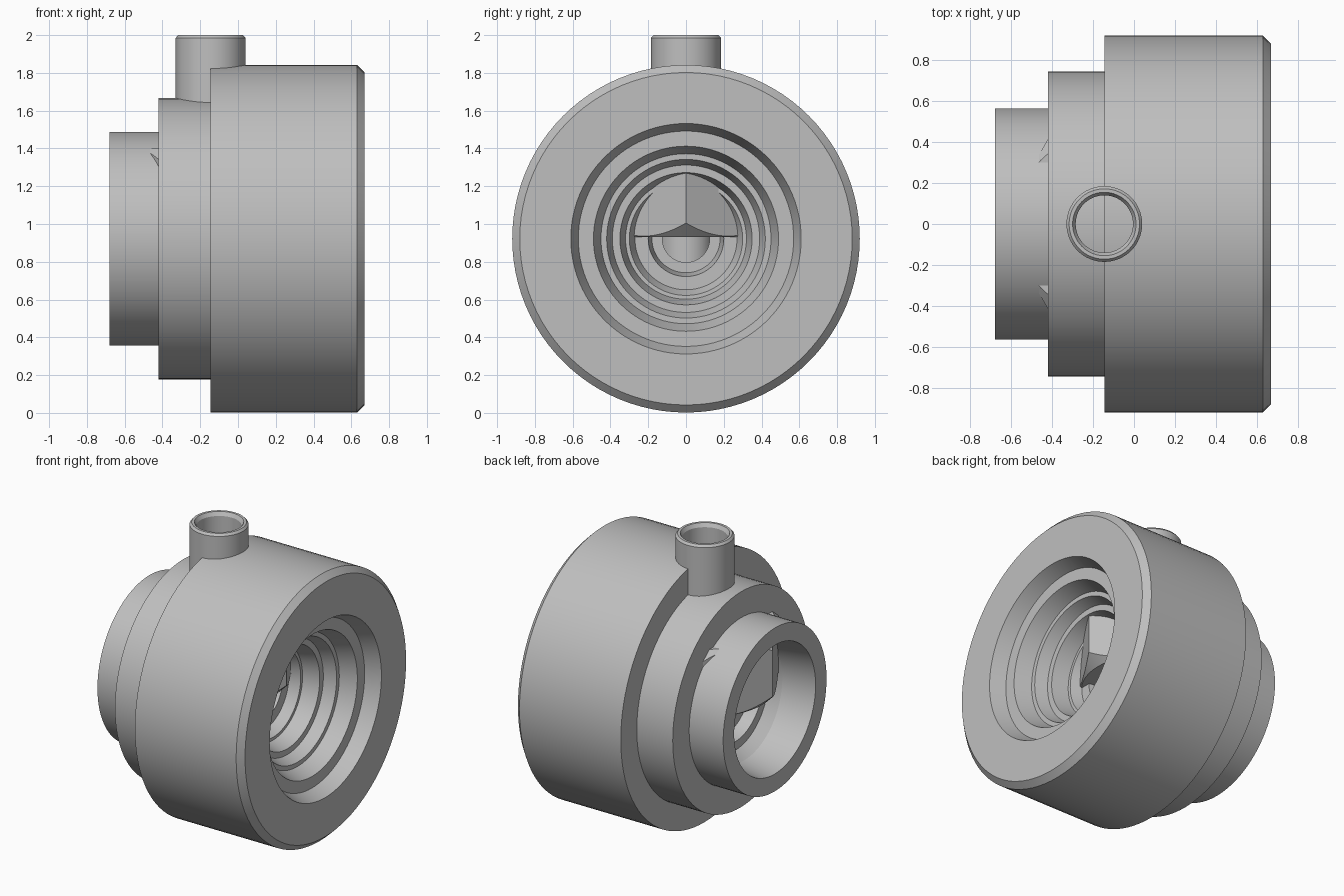
import bpy, bmesh, math
from mathutils import Matrix

cube = bpy.data.objects.get("Cube")
if cube:
    bpy.data.objects.remove(cube, do_unlink=True)

AXIS_Z = 0.922      # height of the horizontal bore
STEM_X = -0.145     # position of the vertical parts
TO_X = Matrix.Translation((0, 0, AXIS_Z)) @ Matrix.Rotation(math.pi / 2, 4, 'Y')
TO_Z = Matrix.Translation((STEM_X, 0, 0))

steel = bpy.data.materials.new("grey steel")
steel.use_nodes = True
steel.diffuse_color = (0.52, 0.52, 0.52, 1)
steel.node_tree.nodes["Principled BSDF"].inputs["Base Color"].default_value = steel.diffuse_color


def lathe(name, profile, matrix, closed=True, sides=96):
    """Revolve (height, radius) points; closed profiles make rings, open ones get end caps."""
    bm = bmesh.new()
    rings = [[bm.verts.new((r * math.cos(2 * math.pi * i / sides),
                            r * math.sin(2 * math.pi * i / sides), h))
              for i in range(sides)] for h, r in profile]
    pairs = list(zip(rings, rings[1:]))
    if closed:
        pairs.append((rings[-1], rings[0]))
    else:
        bm.faces.new(rings[0])
        bm.faces.new(rings[-1])
    for a, b in pairs:
        for i in range(sides):
            j = (i + 1) % sides
            bm.faces.new((a[i], a[j], b[j], b[i]))
    bmesh.ops.recalc_face_normals(bm, faces=bm.faces)
    bm.transform(matrix)
    mesh = bpy.data.meshes.new(name)
    bm.to_mesh(mesh)
    bm.free()
    mesh.materials.append(steel)
    obj = bpy.data.objects.new(name, mesh)
    bpy.context.collection.objects.link(obj)
    return obj


def smooth(obj):
    bpy.ops.object.select_all(action='DESELECT')
    obj.select_set(True)
    bpy.context.view_layer.objects.active = obj
    bpy.ops.object.shade_smooth_by_angle(angle=math.radians(25))


# Stepped body: outer steps, then the tapering bores of each end
outer = [(-0.68, 0.565), (-0.42, 0.565), (-0.42, 0.745), (-0.145, 0.745),
         (-0.145, 0.92), (0.63, 0.92), (0.67, 0.88)]
wide_bore = [(0.67, 0.61), (0.57, 0.57), (0.57, 0.49), (0.46, 0.45), (0.46, 0.42),
             (0.38, 0.39), (0.38, 0.35), (0.27, 0.32), (0.27, 0.30), (0.20, 0.27),
             (0.20, 0.20), (0.10, 0.18), (0.10, 0.125)]
neck_bore = [(-0.20, 0.125), (-0.20, 0.20), (-0.30, 0.22), (-0.30, 0.28),
             (-0.38, 0.30), (-0.38, 0.36), (-0.45, 0.41), (-0.68, 0.445)]
smooth(lathe("stepped_body", outer + wide_bore + neck_bore, TO_X))

# Port tube on top, with softened rims
port = [(1.60, 0.185), (1.985, 0.185), (2.0, 0.172), (2.0, 0.155), (1.975, 0.14), (1.60, 0.14)]
smooth(lathe("top_port", port, TO_Z, sides=64))

# Hexagonal nut with its corners turned down at both ends
nut = lathe("hex_nut", [(0.93, 0.515), (1.40, 0.515)], TO_Z, closed=False, sides=6)
turning = lathe("nut_chamfer_helper",
                [(0.93, 0.44), (1.03, 0.54), (1.30, 0.54), (1.40, 0.44)], TO_Z, closed=False)
cut = nut.modifiers.new("chamfer", 'BOOLEAN')
cut.operation = 'INTERSECT'
cut.solver = 'EXACT'
cut.object = turning
bpy.ops.object.select_all(action='DESELECT')
nut.select_set(True)
bpy.context.view_layer.objects.active = nut
bpy.ops.object.modifier_apply(modifier=cut.name)
bpy.data.objects.remove(turning, do_unlink=True)
smooth(nut)

# Round stem below the nut, crossing the throat
smooth(lathe("stem", [(0.78, 0.14), (0.95, 0.14)], TO_Z, closed=False, sides=48))
